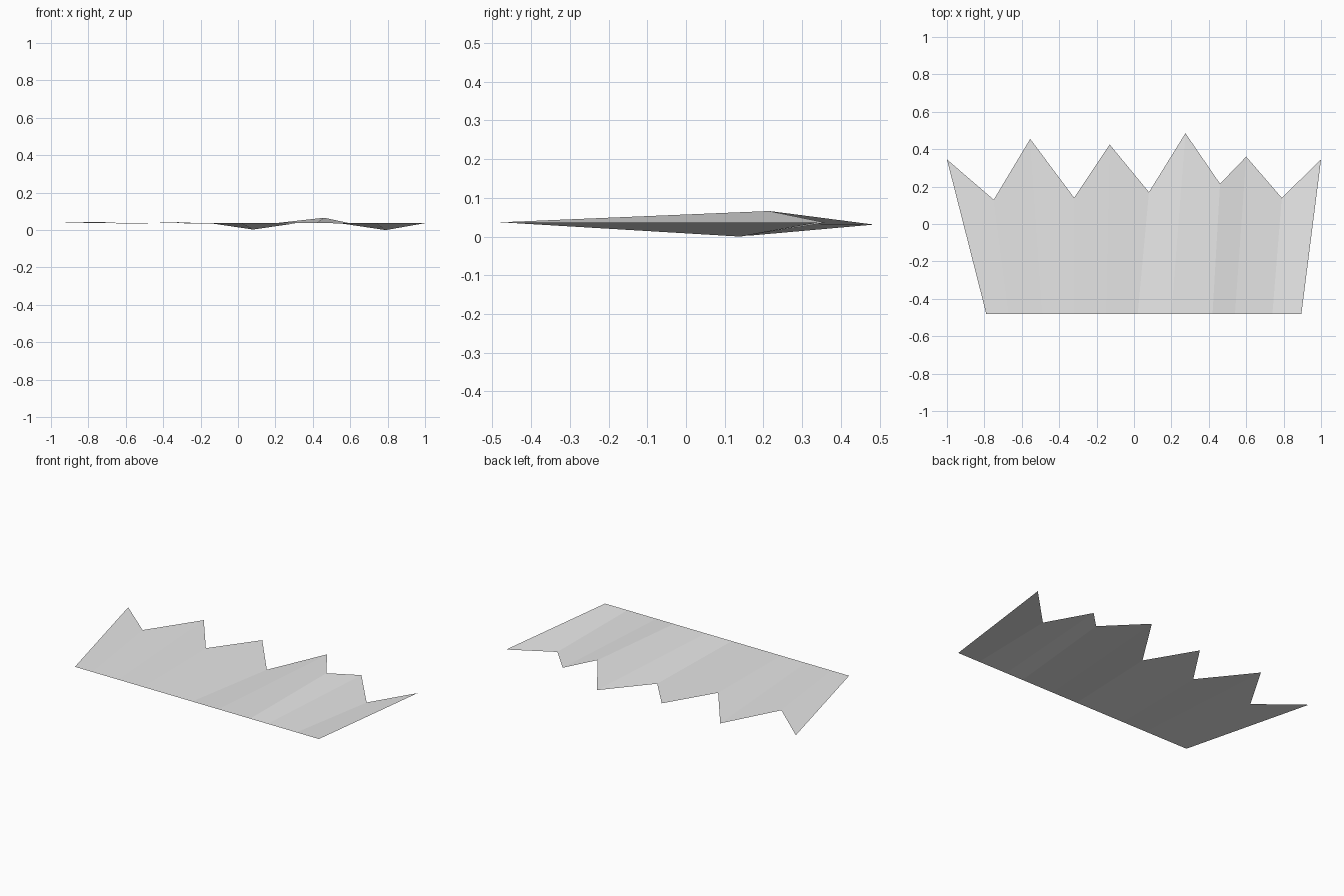
import bpy
import bmesh

cube = bpy.data.objects.get("Cube")
if cube:
    bpy.data.objects.remove(cube, do_unlink=True)

# Plain light grey
grey = bpy.data.materials.new("light_grey")
grey.use_nodes = True
colour = (0.8, 0.8, 0.8, 1)
grey.diffuse_color = colour
grey.node_tree.nodes["Principled BSDF"].inputs["Base Color"].default_value = colour

# Straight front edge: one x position per fold
FRONT_Y, FRONT_Z = -0.48, 0.037
front_x = [-0.79, -0.67, -0.49, -0.32, -0.15, 0.02, 0.2, 0.42, 0.54, 0.74, 0.895]

# Jagged back edge: alternating tips and notches
back = [(-1, 0.345, 0.037), (-0.75, 0.13, 0.044), (-0.555, 0.455, 0.034),
        (-0.32, 0.14, 0.042), (-0.13, 0.425, 0.034), (0.08, 0.17, 0.003),
        (0.275, 0.485, 0.031), (0.46, 0.215, 0.066), (0.6, 0.36, 0.036),
        (0.79, 0.14, 0), (1, 0.345, 0.037)]

# Folded sheet: a strip between each pair of folds
bm = bmesh.new()
near = [bm.verts.new((x, FRONT_Y, FRONT_Z)) for x in front_x]
far = [bm.verts.new(p) for p in back]
for i in range(len(far) - 1):
    bm.faces.new((near[i], near[i + 1], far[i + 1], far[i]))

mesh = bpy.data.meshes.new("jagged_sheet")
bm.to_mesh(mesh)
bm.free()
mesh.materials.append(grey)
sheet = bpy.data.objects.new("jagged_sheet", mesh)
bpy.context.collection.objects.link(sheet)
